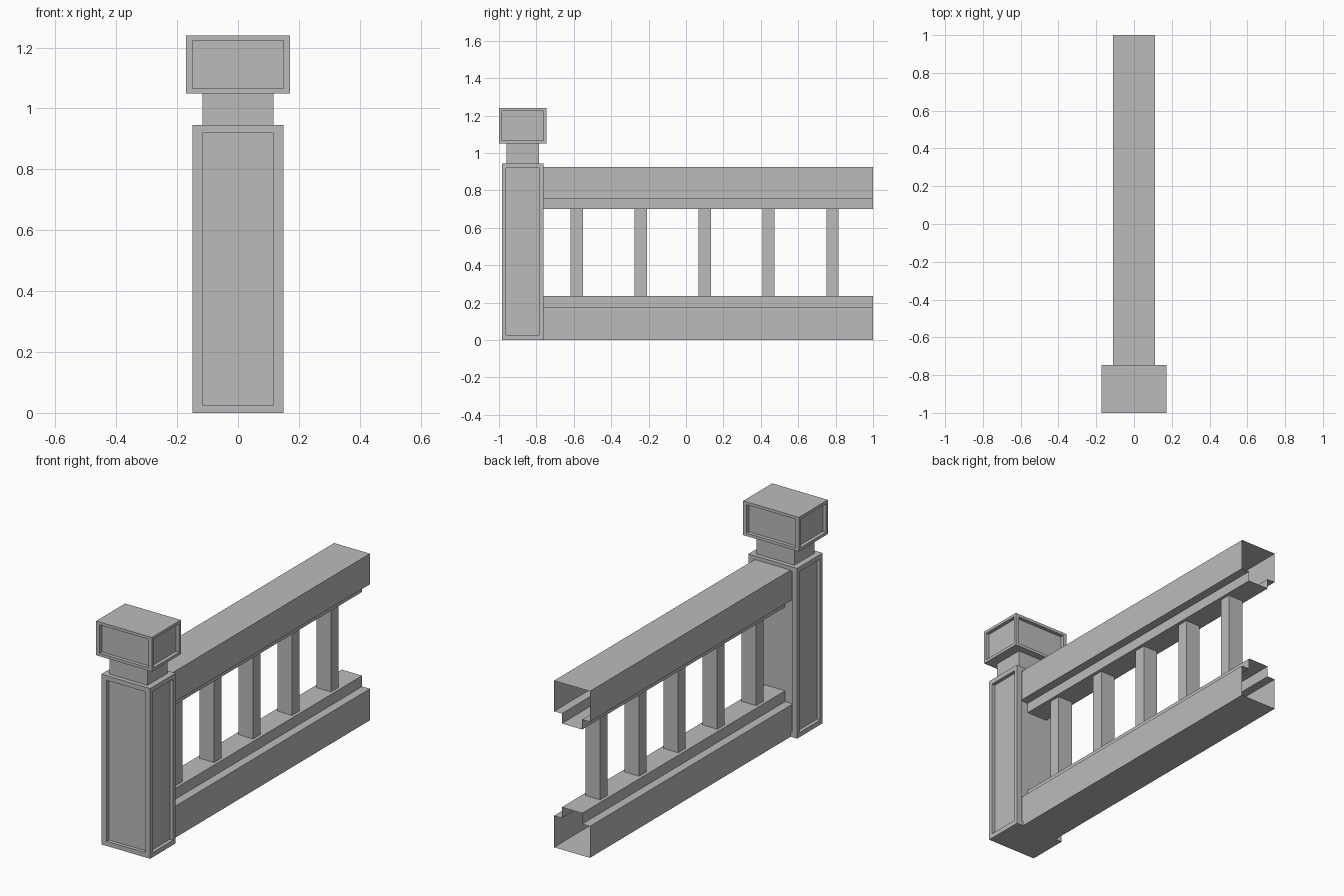
import bpy
import bmesh
from mathutils import Vector

cube = bpy.data.objects.get("Cube")
if cube:
    bpy.data.objects.remove(cube, do_unlink=True)

grey = bpy.data.materials.new("stone_grey")
grey.use_nodes = True
GREY = (0.5, 0.5, 0.5, 1)
grey.diffuse_color = GREY
grey.node_tree.nodes["Principled BSDF"].inputs["Base Color"].default_value = GREY


def finish(bm, name):
    bmesh.ops.recalc_face_normals(bm, faces=bm.faces)
    mesh = bpy.data.meshes.new(name)
    bm.to_mesh(mesh)
    bm.free()
    mesh.materials.append(grey)
    obj = bpy.data.objects.new(name, mesh)
    bpy.context.collection.objects.link(obj)
    return obj


def box(name, center, size, margins=None, depth=0.02, open_ends=False):
    """Box; margins gives the frame width per axis of a sunken panel on each side."""
    bm = bmesh.new()
    bmesh.ops.create_cube(bm, size=1)
    half = Vector(size) / 2
    for v in bm.verts:
        v.co = Vector([c * s for c, s in zip(v.co, size)])
    bm.normal_update()
    ends = [f for f in bm.faces if abs(f.normal.z) > 0.5]
    if margins:
        for face in [f for f in bm.faces if f not in ends]:
            normal = face.normal.copy()
            # Frame, then the recessed panel
            bmesh.ops.inset_individual(bm, faces=[face], thickness=0.005)
            frame = [v for v in face.verts]
            for v in frame:
                for i in range(3):
                    if abs(normal[i]) < 0.5:
                        v.co[i] = (1 if v.co[i] > 0 else -1) * (half[i] - margins[i])
            bmesh.ops.inset_individual(bm, faces=[face], thickness=0)
            for v in face.verts:
                v.co -= normal * depth
    if open_ends:
        bmesh.ops.delete(bm, geom=ends, context='FACES')
    bmesh.ops.translate(bm, verts=bm.verts, vec=center)
    return finish(bm, name)


def rail(name, half_profile, y0, y1):
    """Hollow open-ended rail: half profile in x, z mirrored and swept along y."""
    outline = half_profile + [(-x, z) for x, z in reversed(half_profile)]
    bm = bmesh.new()
    start = [bm.verts.new((x, y0, z)) for x, z in outline]
    end = [bm.verts.new((x, y1, z)) for x, z in outline]
    for i in range(len(outline)):
        j = (i + 1) % len(outline)
        bm.faces.new((start[i], start[j], end[j], end[i]))
    return finish(bm, name)


# Newel post with panelled shaft, neck and panelled cap
POST_Y = -0.873
box("post_shaft", (0, POST_Y, 0.4725), (0.30, 0.224, 0.945), (0.033, 0.022, 0.026))
box("post_neck", (0, POST_Y, 0.9975), (0.234, 0.176, 0.105), open_ends=True)
box("post_cap", (0, POST_Y, 1.145), (0.342, 0.254, 0.19), (0.021, 0.015, 0.016))

# Stepped rails
WIDE, NARROW = 0.11, 0.0625
rail("upper_rail", [(WIDE, 0.925), (WIDE, 0.755), (NARROW, 0.755), (NARROW, 0.70)], -0.78, 1.0)
rail("lower_rail", [(WIDE, 0), (WIDE, 0.175), (NARROW, 0.175), (NARROW, 0.235)], -0.78, 1.0)

# Evenly spaced balusters
for i in range(5):
    box(f"baluster_{i + 1}", (0, -0.584 + i * 0.342, 0.4675), (0.09, 0.065, 0.465), open_ends=True)
